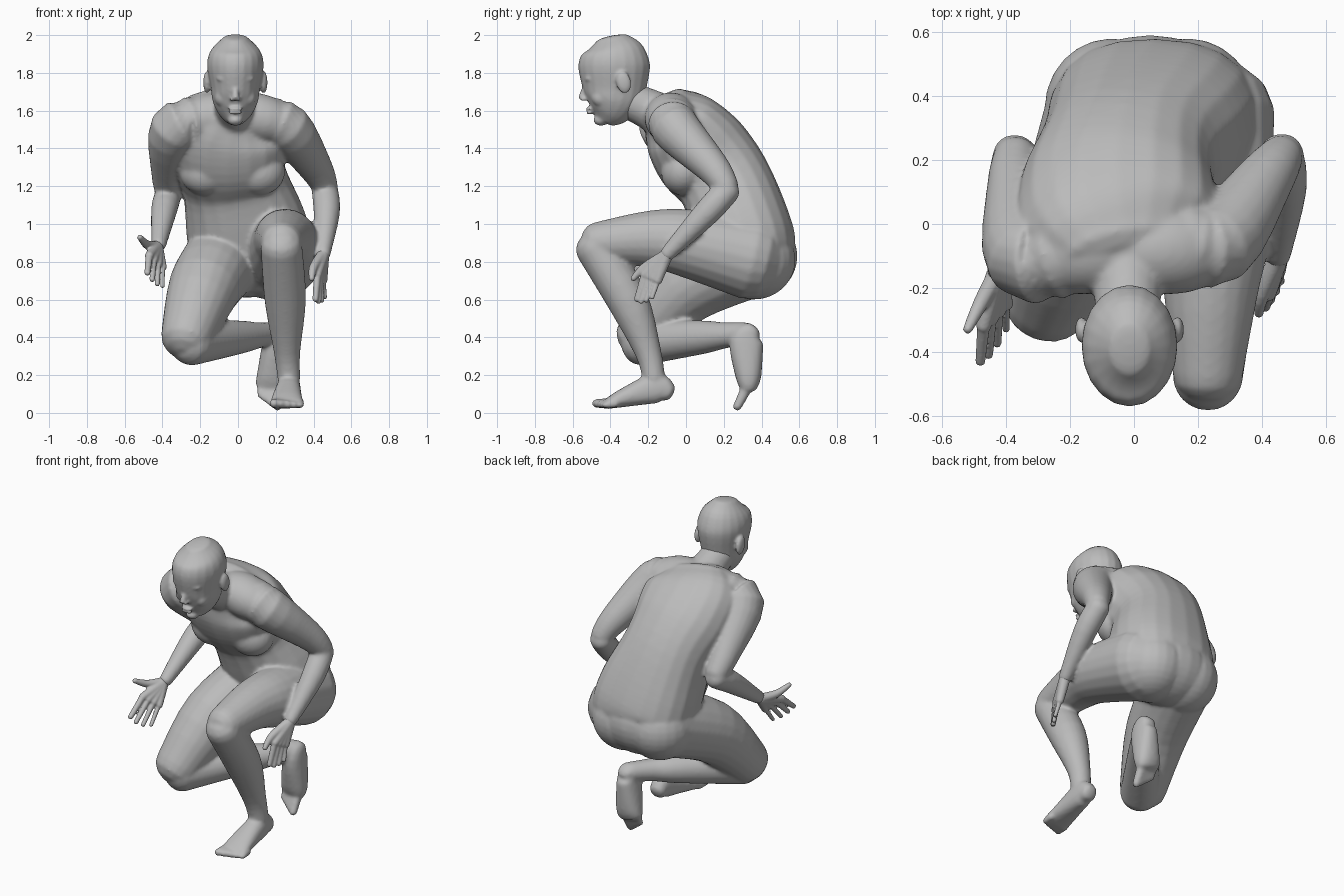
import bpy, bmesh, math
from mathutils import Vector, Matrix

cube = bpy.data.objects.get("Cube")
if cube:
    bpy.data.objects.remove(cube, do_unlink=True)

shade = 0.5
colour = (shade, shade, shade, 1)
grey = bpy.data.materials.new("plain grey")
grey.use_nodes = True
grey.diffuse_color = colour
grey.node_tree.nodes["Principled BSDF"].inputs["Base Color"].default_value = colour


def spline(keys, steps=4):
    """Catmull-Rom interpolation of position and radii together."""
    path = []
    last = len(keys) - 1
    for i in range(last):
        before, start, end, after = (keys[min(max(i + k, 0), last)] for k in (-1, 0, 1, 2))
        for s in range(steps):
            t = s / steps
            linear = end - before
            square = 2 * before - 5 * start + 4 * end - after
            cubic = 3 * start - before - 3 * end + after
            path.append(start + (linear * t + square * t * t + cubic * t ** 3) / 2)
    return path + [keys[last]]


def dome(section, sign, cap):
    """Shrinking sections that round off the end of a loft."""
    centre, tangent, width, depth = section
    result = []
    for step in (1, 2, 3):
        angle = step * math.pi / 7
        shift = tangent * sign * cap * min(width, depth) * math.sin(angle)
        result.append((centre + shift, tangent, width * math.cos(angle), depth * math.cos(angle)))
    return result


def tube(bm, stations, power=2, cap=0.8, sides=20):
    """Round-ended loft; each station is x, y, z, half width and optional half depth."""
    keys = [Vector(s if len(s) == 5 else (*s, s[-1])) for s in stations]
    path = spline(keys)
    centres = [Vector(p[:3]) for p in path]
    sections = []
    for i, point in enumerate(path):
        ahead = centres[min(i + 1, len(path) - 1)]
        behind = centres[max(i - 1, 0)]
        sections.append((centres[i], (ahead - behind).normalized(), point[3], point[4]))
    sections = dome(sections[0], -1, cap)[::-1] + sections + dome(sections[-1], 1, cap)
    rings = []
    for centre, tangent, width, depth in sections:
        across = Vector((1, 0, 0))
        across = (across - tangent * across.dot(tangent)).normalized()
        outward = tangent.cross(across)
        ring = []
        for k in range(sides):
            angle = math.tau * k / sides
            u, v = (math.copysign(abs(wave) ** (2 / power), wave)
                    for wave in (math.cos(angle), math.sin(angle)))
            ring.append(bm.verts.new(centre + across * width * u + outward * depth * v))
        rings.append(ring)
    for lower, upper in zip(rings, rings[1:]):
        for k in range(sides):
            following = (k + 1) % sides
            bm.faces.new((lower[k], lower[following], upper[following], upper[k]))
    bm.faces.new(rings[0][::-1])
    bm.faces.new(rings[-1])


def ball(bm, centre, size, tilt=0, axis='X'):
    matrix = Matrix.Translation(centre) @ Matrix.Rotation(tilt, 4, axis) @ Matrix.Diagonal((*size, 1))
    bmesh.ops.create_uvsphere(bm, u_segments=24, v_segments=16, radius=1, matrix=matrix)


def fan(bm, count, first, last, radius, arch=0):
    """Fingers or toes spread evenly from the first to the last; returns their roots."""
    roots = []
    for i in range(count):
        share = i / (count - 1)
        root, tip = (Vector(p).lerp(Vector(q), share) for p, q in zip(first, last))
        tip += (tip - root) * arch * math.sin(math.pi * share)
        thickness = radius * (1 - share / 4)
        tube(bm, [(*root, thickness), (*tip, thickness * 0.8)], sides=12)
        roots.append(root)
    return roots


def finish(name, bm, voxel, smoothing):
    """Fuse the overlapping volumes into one smooth skin."""
    bmesh.ops.recalc_face_normals(bm, faces=bm.faces)
    mesh = bpy.data.meshes.new(name)
    bm.to_mesh(mesh)
    bm.free()
    mesh.materials.append(grey)
    obj = bpy.data.objects.new(name, mesh)
    bpy.context.scene.collection.objects.link(obj)
    fuse = obj.modifiers.new("fuse", 'REMESH')
    fuse.mode = 'VOXEL'
    fuse.voxel_size = voxel
    fuse.use_smooth_shade = True
    soften = obj.modifiers.new("soften", 'SMOOTH')
    soften.factor = 0.5
    soften.iterations = smoothing


# Torso and neck
body = bmesh.new()
tube(body, [(.06, .38, .72, .25, .17), (.07, .34, .84, .32, .25), (.04, .29, 1, .32, .26),
            (-.02, .2, 1.23, .28, .25), (-.05, .08, 1.38, .31, .26),
            (-.05, -.03, 1.52, .31, .22), (-.03, -.1, 1.6, .22, .15)], power=2.3, cap=.4)
tube(body, [(-.02, -.08, 1.54, .14), (-.02, -.18, 1.6, .11), (-.02, -.31, 1.66, .1)])

# Shoulder slope, breasts and buttocks, mirrored about the twisted spine
for side in (-1, 1):
    ball(body, (side * .14 - .03, -.08, 1.56), (.21, .14, .13), side / 4, 'Y')
    ball(body, (side * .14 - .03, -.01, 1.28), (.14, .12, .13), -.4)
    ball(body, (side * .12 + .05, .36, .81), (.21, .22, .21))
ball(body, (-.03, -.01, 1.3), (.24, .1, .13), -.4)
ball(body, (.05, .37, .83), (.29, .22, .22))

# Left arm, then right arm
tube(body, [(.14, -.05, 1.55, .12), (.26, -.06, 1.51, .13), (.41, .14, 1.3, .09), (.46, .21, 1.2, .07)])
tube(body, [(.46, .22, 1.18, .07), (.47, .11, 1.06, .07), (.45, -.1, .84, .04)])
tube(body, [(-.2, -.08, 1.54, .13), (-.33, -.1, 1.5, .14), (-.37, .12, 1.27, .09), (-.37, .21, 1.17, .07)])
tube(body, [(-.37, .22, 1.15, .07), (-.39, .1, 1.08, .07), (-.42, -.15, .89, .04)])

# Left leg with the knee raised
tube(body, [(.22, .34, .82, .22), (.25, 0, .9, .18), (.24, -.2, .92, .15), (.23, -.47, .9, .11)])
tube(body, [(.23, -.48, .88, .11), (.25, -.31, .6, .11), (.26, -.2, .32, .07), (.27, -.17, .18, .06)])

# Right leg with the knee lowered and the shin folded under
tube(body, [(-.07, .34, .82, .21), (-.18, 0, .66, .19), (-.27, -.24, .4, .14)])
tube(body, [(-.25, -.24, .37, .12), (0, .08, .4, .09), (.1, .2, .41, .07), (.18, .32, .42, .06)])

# Left foot flat, right foot standing on its toes
tube(body, [(.27, -.09, .11, .05), (.27, -.16, .13, .06, .08), (.26, -.33, .08, .08, .05),
            (.26, -.41, .05, .09, .03)], power=2.3, cap=.5)
fan(body, 5, [(.2, -.41, .05), (.19, -.48, .05)], [(.33, -.37, .05), (.33, -.43, .04)], .03)
tube(body, [(.19, .35, .44, .05), (.19, .32, .38, .06, .09), (.18, .33, .2, .08, .07),
            (.17, .33, .14, .08, .05)], power=2.3, cap=.5)
fan(body, 5, [(.21, .32, .13), (.21, .27, .03)], [(.12, .33, .16), (.12, .3, .09)], .03)
finish("body", body, .0105, 8)

# Head: skull and jaw
head = bmesh.new()
mid = -.014
skull = [(1.55, -.43, .05, .06), (1.59, -.41, .09, .11), (1.65, -.39, .12, .15), (1.72, -.38, .13, .17),
         (1.84, -.38, .15, .19), (1.92, -.38, .13, .16), (1.98, -.39, .07, .09)]
tube(head, [(mid, y, z, width, depth) for z, y, width, depth in skull], cap=.25)

# Nose, chin and lips
tube(head, [(mid, -.53, 1.75, .01), (mid, -.55, 1.67, .02)])
ball(head, (mid, -.45, 1.55), (.04, .04, .03))
for z in (1.59, 1.61):
    ball(head, (mid, -.51, z), (.04, .02, .01))

# Brow, cheek, eyelid, nostril and ear on each side
for side in (-1, 1):
    for offset, y, z, size in ((.05, -.51, 1.77, (.05, .03, .02)), (.07, -.45, 1.67, (.04, .05, .05)),
                               (.05, -.51, 1.74, (.03, .02, .01)), (.02, -.54, 1.66, (.01, .02, .01)),
                               (.15, -.33, 1.75, (.02, .04, .06))):
        ball(head, (mid + side * offset, y, z), size, .2)
finish("head", head, .008, 6)


# Hands: fanned fingers, palm bones and a bent thumb
def hand(name, wrist, index, little, thumb):
    bm = bmesh.new()
    for root in fan(bm, 4, index, little, .02, arch=.15):
        tube(bm, [(*wrist, .034), (*root, .024)], sides=12)
    base, tip = thumb
    tube(bm, [(*wrist, .03), (*base, .024), (*tip, .015)], sides=12)
    finish(name, bm, .006, 3)


hand("left_hand", (.45, -.1, .84), [(.42, -.22, .73), (.41, -.26, .6)],
     [(.45, -.15, .7), (.46, -.18, .61)], [(.4, -.22, .77), (.39, -.28, .71)])
hand("right_hand", (-.43, -.16, .88), [(-.47, -.32, .83), (-.48, -.43, .74)],
     [(-.4, -.25, .77), (-.4, -.33, .67)], [(-.48, -.25, .89), (-.52, -.33, .93)])
